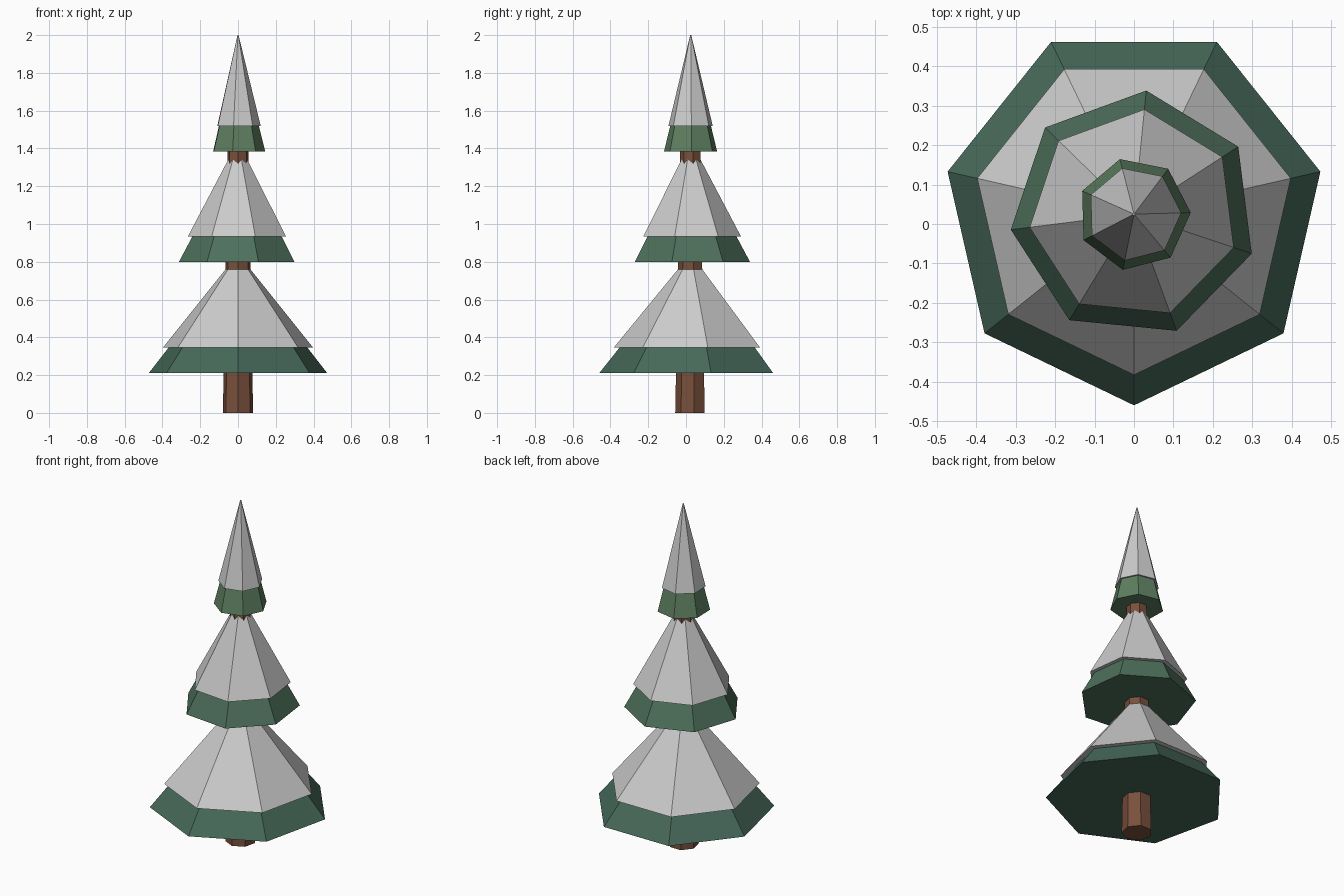
import bpy, bmesh
from math import pi, sin, cos

if "Cube" in bpy.data.objects:
    bpy.data.objects.remove(bpy.data.objects["Cube"])

SIDES = 7
CENTRE_Y = 0.025


def material(name, rgb):
    m = bpy.data.materials.new(name)
    m.diffuse_color = (*rgb, 1)
    m.use_nodes = True
    m.node_tree.nodes["Principled BSDF"].inputs["Base Color"].default_value = m.diffuse_color
    return m


def frustum(name, r0, z0, r1, z1, turn=0.0, mat=None):
    """Closed seven-sided frustum with a corner facing the front before turning."""
    bm = bmesh.new()
    rings = []
    for r, z in ((r0, z0), (r1, z1)):
        angles = [-pi / 2 + turn + 2 * pi * i / SIDES for i in range(SIDES)]
        rings.append([bm.verts.new((r * cos(a), CENTRE_Y + r * sin(a), z)) for a in angles])
    low, high = rings
    for i in range(SIDES):
        j = (i + 1) % SIDES
        bm.faces.new((low[i], low[j], high[j], high[i]))
    bm.faces.new(low[::-1])
    bm.faces.new(high)
    mesh = bpy.data.meshes.new(name)
    bm.to_mesh(mesh)
    bm.free()
    obj = bpy.data.objects.new(name, mesh)
    bpy.context.collection.objects.link(obj)
    if mat:
        mesh.materials.append(mat)
    return obj


# Tapered trunk running up through the tiers
frustum("trunk", 0.082, 0.0, 0.054, 1.5, 0, material("bark", (0.19, 0.08, 0.045)))

# Foliage tiers: turn, green (r0, z0, r1, z1), snow (r0, z0, r1, z1), colour
tiers = {
    "lower": (0.0, (0.485, 0.21, 0.05, 0.755), (0.408, 0.345, 0.035, 0.80), (0.061, 0.14, 0.10)),
    "middle": (0.35, (0.315, 0.80, 0.04, 1.315), (0.267, 0.935, 0.042, 1.36), (0.075, 0.16, 0.105)),
    "upper": (0.70, (0.144, 1.385, 0.006, 1.94), (0.12, 1.52, 0.003, 2.0), (0.11, 0.21, 0.115)),
}
for tier, (turn, green, snow, rgb) in tiers.items():
    frustum(tier + "_branches", *green, turn, material(tier + "_green", rgb))
    frustum(tier + "_snow", *snow, turn)
